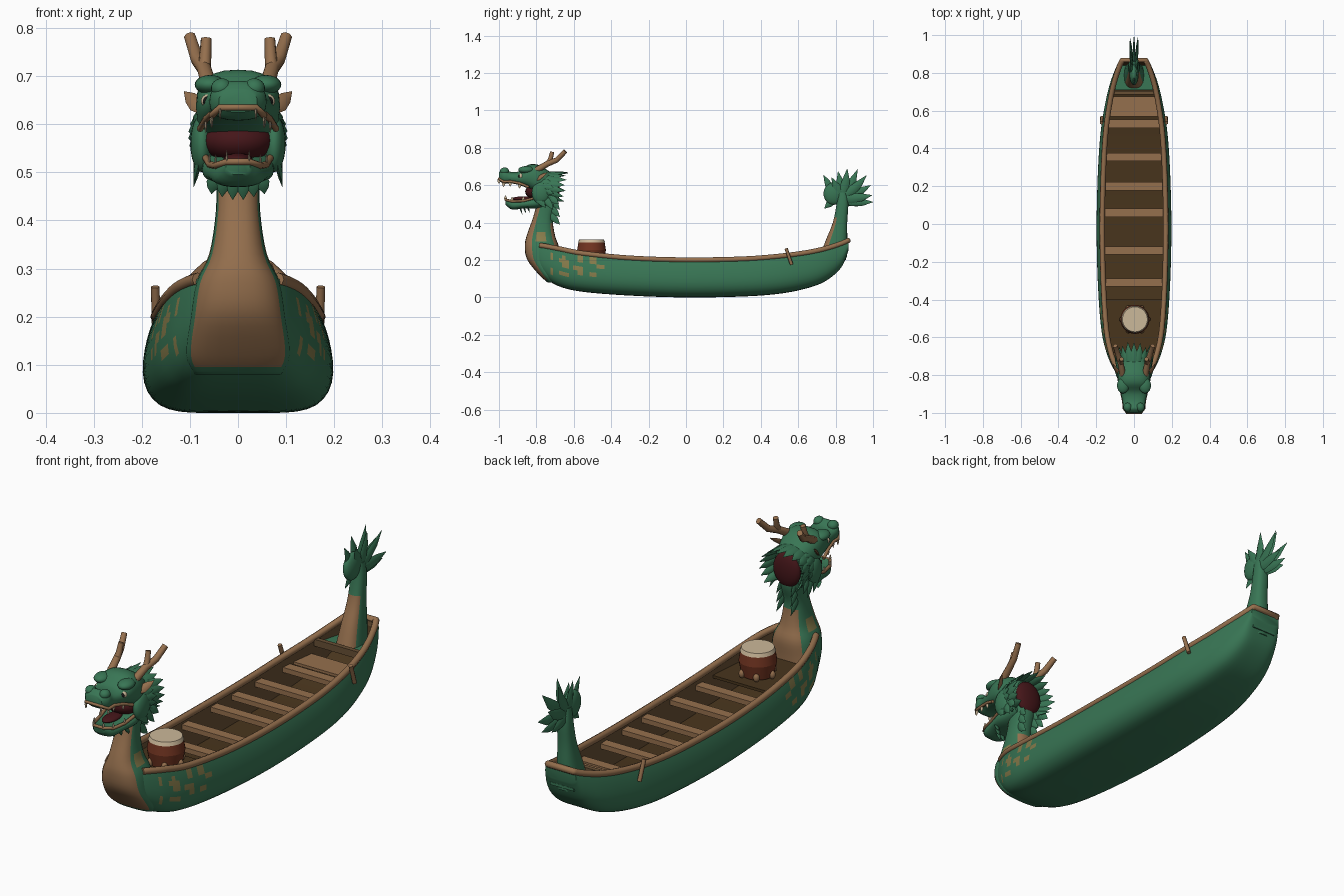
import bpy, bmesh, math, random
from mathutils import Vector, Matrix

random.seed(4)
cube = bpy.data.objects.get("Cube")
if cube:
    bpy.data.objects.remove(cube)


def material(name, *rgb):
    m = bpy.data.materials.new(name)
    m.use_nodes = True
    m.diffuse_color = (*rgb, 1)
    m.node_tree.nodes["Principled BSDF"].inputs["Base Color"].default_value = (*rgb, 1)
    return m


GREEN = material("scale green", .04, .18, .09)
TAN = material("tan wood", .3, .16, .075)
WALL = material("inner wood", .14, .08, .035)
FLOOR = material("dark floor", .065, .035, .012)
RED = material("drum red", .17, .035, .015)
CREAM = material("cream", .6, .48, .32)
MAROON = material("maroon", .06, .008, .01)
GOLD = material("old gold", .24, .2, .07)
BLACK = material("black", .01, .01, .01)


def finish(name, bm, mats, angle=45):
    bmesh.ops.recalc_face_normals(bm, faces=bm.faces[:])
    mesh = bpy.data.meshes.new(name)
    bm.to_mesh(mesh)
    bm.free()
    for m in mats:
        mesh.materials.append(m)
    ob = bpy.data.objects.new(name, mesh)
    bpy.context.collection.objects.link(ob)
    bpy.ops.object.select_all(action='DESELECT')
    ob.select_set(True)
    bpy.context.view_layer.objects.active = ob
    bpy.ops.object.shade_smooth_by_angle(angle=math.radians(angle))
    return ob


def smooth(rows, steps):
    # Catmull-Rom interpolation through a short table
    out = []
    for i in range(len(rows) - 1):
        quad = [rows[max(0, min(len(rows) - 1, i + d))] for d in (-1, 0, 1, 2)]
        for k in range(steps):
            t = k / steps
            out.append(tuple(b + t / 2 * (c - a + t * (2*a - 5*b + 4*c - d + t * (3*(b - c) + d - a)))
                             for a, b, c, d in zip(*quad)))
    return out + [tuple(rows[-1])]


def skin(bm, rings, closed=True, rule=None):
    loops = [[bm.verts.new(p) for p in ring] for ring in rings]
    n = len(rings[0])
    for a, b in zip(loops, loops[1:]):
        for j in range(n if closed else n - 1):
            k = (j + 1) % n
            f = bm.faces.new((a[j], a[k], b[k], b[j]))
            if rule:
                f.material_index = rule(j, f.calc_center_median())
    for end in (loops[0], loops[-1]):
        bm.faces.new(end)


def loft(name, rings, mats, closed=True, rule=None):
    bm = bmesh.new()
    skin(bm, rings, closed, rule)
    return finish(name, bm, mats)


def oval(axis, pos, lo, hi, w, n=24, power=.8):
    pts = []
    for j in range(n):
        a = math.tau * j / n
        c, s = math.cos(a), math.sin(a)
        x = w * math.copysign(abs(s) ** power, s)
        u = (lo + hi) / 2 + (hi - lo) / 2 * math.copysign(abs(c) ** power, c)
        pts.append((x, u, pos) if axis == 'z' else (x, pos, u))
    return pts


def ball(name, loc, size, mat):
    bm = bmesh.new()
    bmesh.ops.create_uvsphere(bm, u_segments=20, v_segments=12, radius=1,
                              matrix=Matrix.Translation(loc) @ Matrix.Diagonal((*size, 1)))
    return finish(name, bm, [mat])


def drum_part(name, loc, r1, r2, h, mat):
    bm = bmesh.new()
    bmesh.ops.create_cone(bm, cap_ends=True, segments=28, radius1=r1, radius2=r2, depth=h,
                          matrix=Matrix.Translation(loc))
    return finish(name, bm, [mat])


def tube(name, pts, radius, mat, taper=1):
    cu = bpy.data.curves.new(name, 'CURVE')
    cu.dimensions, cu.bevel_depth, cu.bevel_resolution, cu.use_fill_caps = '3D', radius, 2, True
    sp = cu.splines.new('POLY')
    sp.points.add(len(pts) - 1)
    for i, (p, q) in enumerate(zip(sp.points, pts)):
        p.co = (*q, 1)
        p.radius = 1 + (taper - 1) * i / (len(pts) - 1)
    cu.materials.append(mat)
    sp.use_smooth = True
    bpy.context.collection.objects.link(bpy.data.objects.new(name, cu))


def blades(name, specs, mat, sag=(0, 0, 0)):
    # Flat curved spikes: base, tip, width, thin axis
    bm = bmesh.new()
    for base, tip, width, thin in specs:
        base, tip, thin = Vector(base), Vector(tip), Vector(thin)
        along = (tip - base).normalized()
        side = along.cross(thin).normalized()
        flat = side.cross(along)
        rings = []
        for t, r in ((0, .6), (.3, 1), (.65, .75), (1, .04)):
            c = base.lerp(tip, t) + Vector(sag) * math.sin(math.pi * t)
            rings.append([c + side * width * r * math.cos(a) + flat * width * .35 * r * math.sin(a)
                          for a in (math.tau * k / 6 for k in range(6))])
        skin(bm, rings)
    finish(name, bm, [mat], 50)


# Hull: stations of y, keel height, rim height, half width
STATIONS = smooth([(-.81, .17, .28, .08), (-.76, .11, .275, .112), (-.68, .06, .26, .146),
                   (-.55, .03, .235, .174), (-.3, .01, .21, .192), (0, 0, .2, .198),
                   (.3, .005, .205, .19), (.5, .02, .22, .175), (.65, .05, .24, .15),
                   (.75, .09, .262, .125), (.83, .16, .288, .095), (.868, .25, .305, .075)], 6)
PROFILE = smooth([(0, 0), (.35, 0), (.62, .015), (.82, .08), (.95, .22), (1, .42), (.98, .65),
                  (.93, .85), (.87, 1)], 2)
PROFILE = [(-x, z) for x, z in PROFILE[:0:-1]] + PROFILE


def gilded(j, c):
    spot = math.sin(c.y * 75) + math.sin(c.z * 80 + c.y * 40)
    return int(-.72 < c.y < -.43 and c.z > .12 and spot > .45)


loft("hull", [[(x * w, y, zb + z * (zt - zb)) for x, z in PROFILE] for y, zb, zt, w in STATIONS],
     [GREEN, GOLD], False, gilded)

# Inner shell
loft("hull_lining", [[(-.87*w + .012, y, zt), (-.8*w, y, zb + .05), (.8*w, y, zb + .05), (.87*w - .012, y, zt)]
                     for y, zb, zt, w in STATIONS[:-2]],
     [WALL, FLOOR], False, lambda j, c: int(j == 1))

# Gunwale around both sides and the stern
edge = [(.87 * w - .004, y, zt) for y, zb, zt, w in STATIONS[4:]]
tube("gunwale", edge + [(-x, y, z) for x, y, z in reversed(edge)], .014, TAN)


def deck(name, y0, y1, z, mat, thick=.012):
    def half(y):
        return .87 * min(STATIONS, key=lambda s: abs(s[0] - y))[3] - .012
    rings = []
    for i in range(5):
        y = y0 + (y1 - y0) * i / 4
        w = half(y)
        rings.append([(-w, y, z - thick), (w, y, z - thick), (w, y, z), (-w, y, z)])
    return loft(name, rings, [mat])


# Benches and platforms
for y in (-.31, -.14, .06, .2, .355, .53):
    deck("bench", y - .022, y + .022, .182, TAN, .022)
deck("drum_platform", -.68, -.4, .185, FLOOR)
deck("steering_platform", .57, .675, .185, TAN)
deck("stern_crossbar", .685, .705, .245, WALL, .03)
deck("stern_deck", .71, .86, .225, GREEN)

# Drum
drum_part("drum_lower", (.005, -.505, .223), .066, .077, .06, RED)
drum_part("drum_upper", (.005, -.505, .274), .077, .07, .042, RED)
drum_part("drum_skin", (.005, -.505, .302), .072, .066, .016, CREAM)
for i in range(6):
    a = math.tau * i / 6
    ball("drum_foot", (.005 + .07 * math.cos(a), -.505 + .07 * math.sin(a), .205), (.013, .013, .018), TAN)

# Oar posts
for s in (-1, 1):
    tube("oar_post", [(s * .17, .565, .175), (s * .172, .535, .262)], .009, TAN)

# Neck with belly plate and tan back
NECK = smooth([(.08, -.74, -.68, .09), (.12, -.785, -.68, .11), (.2, -.848, -.68, .1), (.27, -.862, -.68, .088),
               (.33, -.852, -.7, .06), (.42, -.82, -.712, .046), (.5, -.8, -.69, .046), (.57, -.8, -.69, .05)], 4)


def neck_rule(j, c):
    if 8 <= j <= 15 and c.z > .1:
        return 1
    if (j < 3 or j > 20) and c.z < .4:
        return 1
    return 2 if c.z > .3 and c.z < .35 and j in (5, 6, 17, 18) else 0


loft("neck", [oval('z', *r) for r in NECK], [GREEN, TAN, GOLD], rule=neck_rule)

# Head: skull with upper jaw, lower jaw and mouth
UPPER = [(-.7, .54, .65, .06), (-.78, .55, .705, .085), (-.84, .58, .71, .085), (-.89, .6, .675, .072),
         (-.94, .61, .672, .06), (-.975, .608, .69, .058), (-1, .625, .67, .04)]
LOWER = [(-.72, .49, .57, .06), (-.8, .475, .54, .075), (-.87, .475, .522, .064), (-.93, .47, .52, .05),
         (-.965, .495, .528, .025)]
for name, table in (("upper_head", UPPER), ("lower_jaw", LOWER)):
    loft(name, [oval('y', *r) for r in smooth(table, 4)], [GREEN])
ball("mouth_inside", (0, -.79, .565), (.075, .07, .045), MAROON)
ball("tongue", (0, -.87, .528), (.03, .06, .012), MAROON)
ball("mane_hollow", (0, -.7, .575), (.065, .025, .075), MAROON)


def jaw_line(rows, z_index, lift):
    side = [(w * .93, y, r[z_index] + lift) for r in rows for y, w in [(r[0], r[3])]]
    return side + [(-x, y, z) for x, y, z in reversed(side)]


upper_lip = jaw_line(UPPER[2:], 1, .01)
lower_lip = jaw_line(LOWER[1:], 2, -.006)
tube("upper_lip", upper_lip, .007, TAN)
tube("lower_lip", lower_lip, .007, TAN)
down, up = Vector((0, 0, -.028)), Vector((0, 0, .024))
blades("upper_teeth", [(p, Vector(p) + down, .009, (1, 0, 0)) for p in upper_lip[1:-1]], CREAM)
blades("lower_teeth", [(p, Vector(p) + up, .008, (1, 0, 0)) for p in lower_lip[1:-1]], CREAM)

# Paired features
for s in (-1, 1):
    ball("cheek", (s * .075, -.775, .56), (.024, .05, .06), GREEN)
    ball("brow", (s * .058, -.855, .682), (.032, .042, .02), GREEN)
    ball("eye", (s * .06, -.882, .648), (.017, .014, .015), CREAM)
    ball("pupil", (s * .063, -.892, .648), (.01, .008, .01), BLACK)
    ball("nostril", (s * .034, -.97, .675), (.022, .024, .02), GREEN)
    tube("antler", [(s * .06, -.8, .68), (s * .07, -.74, .715), (s * .085, -.69, .735), (s * .1, -.645, .782)],
         .017, TAN, .75)
    tube("antler_prong", [(s * .07, -.74, .712), (s * .068, -.725, .74), (s * .066, -.715, .778)], .014, TAN, .8)
    blades("ear", [((s * .075, -.8, .63), (s * .112, -.74, .668), .018, (0, 1, 0))], TAN)

# Mane, beard and crest spikes
mane = []
for row, reach in enumerate((.125, .085)):
    for i in range(15):
        a = math.radians(-130 + i * 260 / 14 + row * 9)
        out = Vector((math.sin(a), 0, math.cos(a)))
        base = Vector((out.x * .075, -.76 - row * .03, .59 + out.z * .075))
        tip = Vector((out.x * .103, base.y + reach * random.uniform(.8, 1.1), .575 + out.z * .095))
        mane.append((base, tip, .022, out))
blades("mane", mane, GREEN)
blades("beard", [((x, -.9 + abs(x), .49), (x * 1.1, -.885 + abs(x), .44 + abs(x) * .3), .014, (0, 1, 0))
                 for x in (-.05, -.03, -.01, .01, .03, .05)], GREEN)
blades("cheek_fins", [((s * .08, y, .54), (s * .092, y + .05, z), .02, (1, 0, 0))
                      for s in (-1, 1) for y, z in ((-.8, .48), (-.76, .47), (-.73, .5))], GREEN)
blades("neck_crest", [((s * .03, -.73, z), (s * .035, -.675, z - .06), .02, (1, 0, 0))
                      for s in (-1, 1) for z in (.53, .49, .45)], GREEN)

# Tail stalk and flame-shaped fan
TAIL = smooth([(.2, .71, .855, .055), (.3, .745, .862, .044), (.4, .785, .862, .034), (.5, .805, .868, .03),
               (.56, .81, .86, .022)], 4)
loft("tail_stalk", [oval('z', *r) for r in TAIL], [GREEN, TAN],
     rule=lambda j, c: int(8 <= j <= 15 and c.z < .42))
ball("tail_lobe", (.0, .79, .555), (.024, .055, .06), GREEN)
fan = []
for i, reach in enumerate((.12, .14, .155, .17, .175, .165, .16, .13)):
    a = math.radians(118 - i * 19)
    x = .018 * (-1) ** i
    tip = (x * 1.2, .835 + reach * math.cos(a), .535 + reach * math.sin(a))
    fan.append(((x * .5, .825, .53), tip, .027, (1, 0, 0)))
fan.append(((0, .83, .52), (0, 1, .51), .024, (1, 0, 0)))
fan.append(((0, .77, .57), (0, .735, .655), .02, (1, 0, 0)))
fan.append(((0, .79, .55), (0, .74, .475), .024, (1, 0, 0)))
blades("tail_fan", fan, GREEN, (0, .008, -.006))
